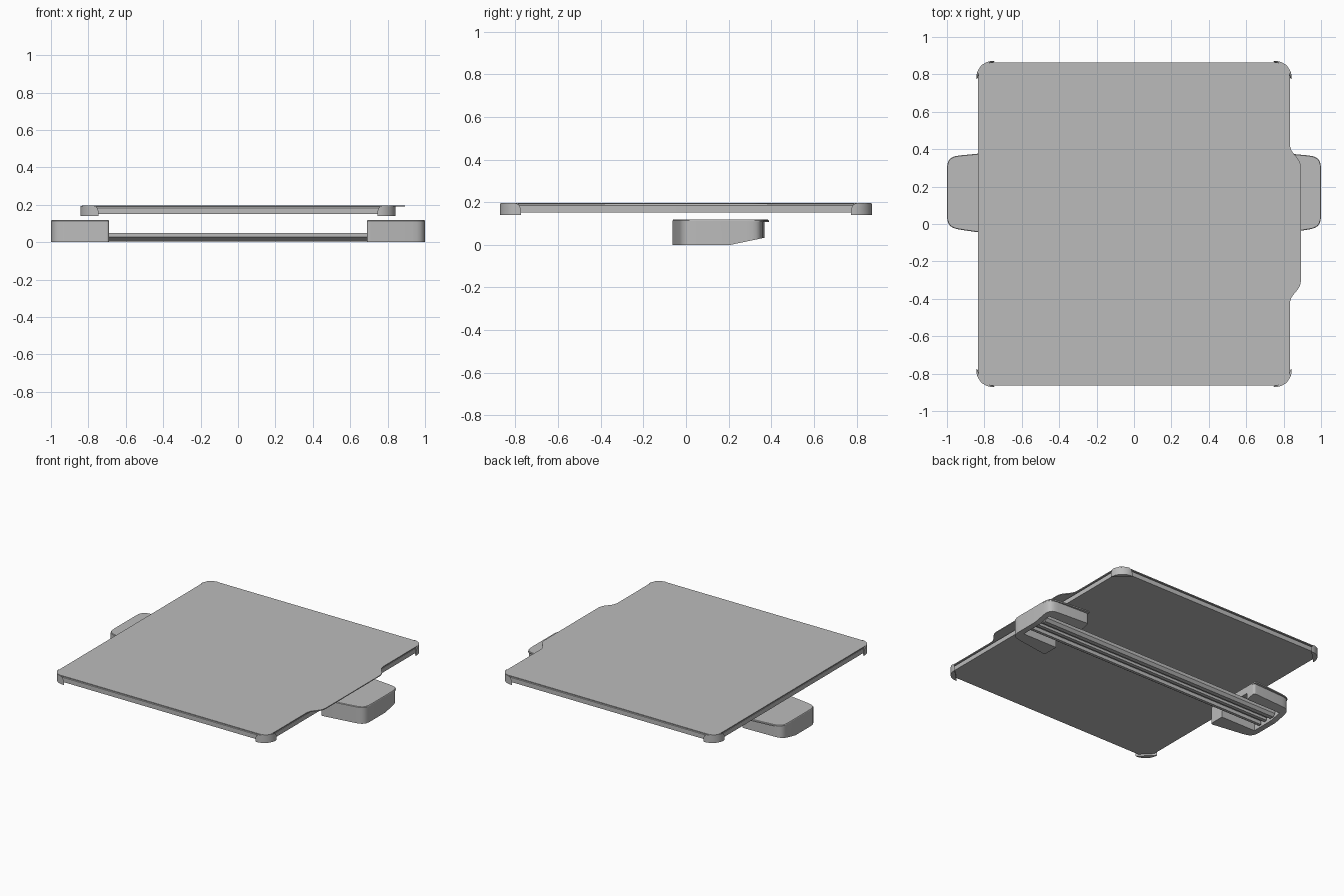
import bpy, bmesh, math
from mathutils import Vector

cube = bpy.data.objects.get("Cube")
if cube:
    bpy.data.objects.remove(cube, do_unlink=True)

grey = bpy.data.materials.new("plain_grey")
grey.use_nodes = True
COLOUR = (0.5, 0.5, 0.5, 1)
grey.diffuse_color = COLOUR
grey.node_tree.nodes["Principled BSDF"].inputs["Base Color"].default_value = COLOUR


def rounded(corners, steps=6):
    """Outline from (x, y, radius) corners, each rounded by a smooth curve."""
    out = []
    for i, (x, y, r) in enumerate(corners):
        p = Vector((x, y))
        if r == 0:
            out.append(p)
            continue
        a = Vector(corners[i - 1][:2]) - p
        b = Vector(corners[(i + 1) % len(corners)][:2]) - p
        a, b = p + a.normalized() * r, p + b.normalized() * r
        for k in range(steps + 1):
            t = k / steps
            quad = a * (1 - t) ** 2 + p * 2 * t * (1 - t) + b * t ** 2
            # push the curve out a little so right angles come close to arcs
            out.append(quad + (p - quad) * 0.17 * 4 * t * (1 - t))
    return out


def loft(name, rings, smooth=True):
    """Closed solid through rings that have the same number of points."""
    bm = bmesh.new()
    loops = [[bm.verts.new(p) for p in ring] for ring in rings]
    n = len(loops[0])
    for lo, hi in zip(loops, loops[1:]):
        for i in range(n):
            j = (i + 1) % n
            bm.faces.new((lo[i], lo[j], hi[j], hi[i]))
    bm.faces.new(loops[0][::-1])
    bm.faces.new(loops[-1])
    bmesh.ops.recalc_face_normals(bm, faces=bm.faces[:])
    mesh = bpy.data.meshes.new(name)
    bm.to_mesh(mesh)
    bm.free()
    mesh.materials.append(grey)
    ob = bpy.data.objects.new(name, mesh)
    bpy.context.collection.objects.link(ob)
    if smooth:
        bpy.ops.object.select_all(action='DESELECT')
        ob.select_set(True)
        bpy.context.view_layer.objects.active = ob
        bpy.ops.object.shade_smooth_by_angle(angle=math.radians(30))
    return ob


def slab(name, outline, z0, z1):
    return loft(name, [[(x, y, z) for x, y in outline] for z in (z0, z1)])


def along_x(name, profile, x0, x1):
    return loft(name, [[(x, y, z) for y, z in profile] for x in (x0, x1)], False)


def cut(ob, cutter):
    mod = ob.modifiers.new("cut", 'BOOLEAN')
    mod.operation = 'DIFFERENCE'
    mod.solver = 'EXACT'
    mod.object = cutter
    cutter.hide_render = True
    cutter.hide_set(True)


# Thin top sheet with the grip tab on its left side
W, D = 0.833, 0.863
sheet = rounded([(-W, -D, .075), (W, -D, .075), (W, -.40, .04), (.893, -.33, .04),
                 (.893, .33, .04), (W, .40, .04), (W, D, .075), (-W, D, .075)])
slab("top_sheet", sheet, .191, .197)

# Tray body below the sheet, drawn in under its edge
rings = []
for inset, z in ((.004, .152), (.004, .184), (.012, .191)):
    w, d = W - inset, D - inset
    ring = rounded([(-w, -d, .075), (w, -d, .075), (w, d, .075), (-w, d, .075)])
    rings.append([(x, y, z) for x, y in ring])
loft("tray_body", rings)

# Corner guards: arc segments that shorten toward the top
R = .09
for sx, side in ((1, "left"), (-1, "right")):
    for sy, end in ((-1, "front"), (1, "back")):
        rings = []
        for z, half in ((.14, 50), (.165, 50), (.182, 46), (.191, 41), (.195, 34)):
            ring = []
            for k in range(17):
                a = math.radians(45 + half * (k / 8 - 1))
                ring.append((sx * (.753 + R * math.cos(a)), sy * (.782 + R * math.sin(a)), z))
            rings.append(ring)
        loft(f"corner_guard_{end}_{side}", rings)

# Cross rail: a shallow channel with a rib, running between the end brackets
rail = [(.08, .05), (.08, .027), (.11, .005), (.13, .005), (.13, .03), (.16, .03),
        (.16, .012), (.185, .012), (.185, .03), (.22, .03), (.22, .008),
        (.25, .008), (.265, .027), (.265, .05)]
along_x("cross_rail", rail, -.95, .95)

# End brackets: rounded blocks, sloped under the back and slotted for the rail
for s, side in ((1, "left"), (-1, "right")):
    body = rounded([(s * .69, -.065, .02), (s, -.02, .07), (s, .355, .07), (s * .69, .37, .02)])
    block = slab(f"end_bracket_{side}", body, 0, .106)
    slope = along_x(f"slope_cutter_{side}",
                    [(.21, 0), (.45, .05), (.45, -.05), (.21, -.05)], s * .6, s * 1.1)
    slot = along_x(f"slot_cutter_{side}",
                   [(.05, -.02), (.05, .065), (.30, .065), (.30, -.02)], s * .6, s * .96)
    cut(block, slope)
    cut(block, slot)
    lid = rounded([(s * .69, -.065, .02), (s, -.02, .07), (s, .36, .07), (s * .69, .39, .02)])
    inner = [(s * .845 + (x - s * .845) * .985, .16 + (y - .16) * .985) for x, y in lid]
    loft(f"bracket_lid_{side}", [[(x, y, .106) for x, y in lid],
                                 [(x, y, .114) for x, y in lid],
                                 [(x, y, .118) for x, y in inner]])
